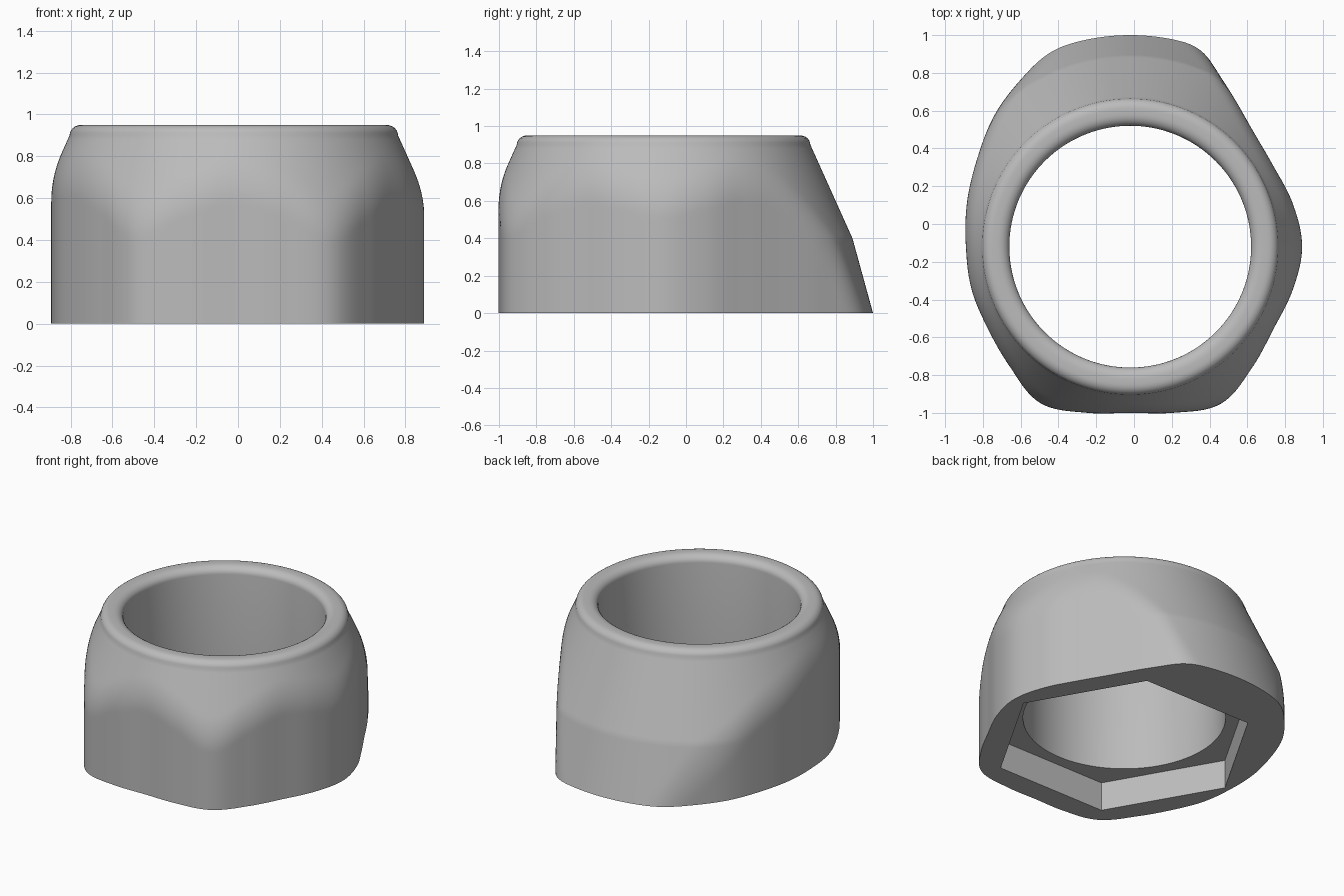
import bpy
import bmesh
import math

cube = bpy.data.objects.get("Cube")
if cube:
    bpy.data.objects.remove(cube, do_unlink=True)

SEGMENTS = 240
CENTRE_X, CENTRE_Y = -0.02, -0.12
BORE = 0.64
POCKET_DEPTH = 0.2
POCKET_APOTHEM = 0.72
SHOULDER = 0.9

# Radius of the rounded hexagonal wall, every 15 degrees from +x (in hundredths);
# it opens out at the back, where the cone alone shapes the body
WALL = [91, 89, 87, 90, 100, 116, 125, 118, 107.5, 100.5, 93.5, 89.5,
        87, 87, 87, 90, 95.5, 91, 88, 91, 96, 91, 87.5, 89]


def wall_radius(angle):
    """Smooth closed interpolation of the wall outline."""
    step = angle / math.tau * len(WALL)
    i = int(step)
    t = step - i
    a, b, c, d = (WALL[(i + k) % len(WALL)] / 100 for k in (-1, 0, 1, 2))
    return b + 0.5 * t * (c - a + t * (2*a - 5*b + 4*c - d + t * (3*(b - c) + d - a)))


def cone_radius(z):
    """Two-slope cone that trims the wall from above and at the back."""
    if z > 0.4:
        return 0.785 + 0.45 * (SHOULDER - z)
    return 1.01 + 0.275 * (0.4 - z)


def soft_min(a, b, blend=0.05):
    h = max(blend - abs(a - b), 0) / blend
    return min(a, b) - h * h * blend / 4


def body_radius(angle, z):
    return soft_min(wall_radius(angle), cone_radius(z))


def hex_radius(angle):
    sector = math.pi / 3
    return POCKET_APOTHEM / math.cos(angle % sector - sector / 2)


def constant(radius):
    return lambda angle: radius


# Cross-section as rows of (height, radius function), going round the ring
rows = []
steps = 45
for i in range(steps + 1):
    z = SHOULDER * i / steps
    rows.append((z, lambda angle, z=z: body_radius(angle, z)))

# Rounded rim, outside then inside
for i in range(1, 7):
    a = math.radians(15 * i)
    rows.append((SHOULDER + 0.05 * math.sin(a), constant(0.73 + 0.055 * math.cos(a))))
for i in range(7):
    a = math.radians(15 * i)
    rows.append((SHOULDER + 0.05 * math.cos(a), constant(0.70 - 0.06 * math.sin(a))))

# Bore and hexagonal pocket
rows.append((POCKET_DEPTH, constant(BORE)))
rows.append((POCKET_DEPTH, hex_radius))
rows.append((0, hex_radius))

bm = bmesh.new()
loops = []
for z, radius in rows:
    loop = []
    for s in range(SEGMENTS):
        angle = math.tau * s / SEGMENTS
        r = radius(angle)
        loop.append(bm.verts.new((CENTRE_X + r * math.cos(angle),
                                  CENTRE_Y + r * math.sin(angle), z)))
    loops.append(loop)

for k, low in enumerate(loops):
    high = loops[(k + 1) % len(loops)]
    for s in range(SEGMENTS):
        n = (s + 1) % SEGMENTS
        bm.faces.new((low[s], low[n], high[n], high[s]))
bmesh.ops.recalc_face_normals(bm, faces=bm.faces)

mesh = bpy.data.meshes.new("nut_body")
bm.to_mesh(mesh)
bm.free()
body = bpy.data.objects.new("nut_body", mesh)
bpy.context.collection.objects.link(body)

# Plain grey finish
grey = bpy.data.materials.new("plain grey")
grey.use_nodes = True
colour = (0.5, 0.5, 0.5, 1)
grey.diffuse_color = colour
grey.node_tree.nodes["Principled BSDF"].inputs["Base Color"].default_value = colour
mesh.materials.append(grey)

bpy.ops.object.select_all(action="DESELECT")
body.select_set(True)
bpy.context.view_layer.objects.active = body
bpy.ops.object.shade_smooth_by_angle(angle=math.radians(30))
